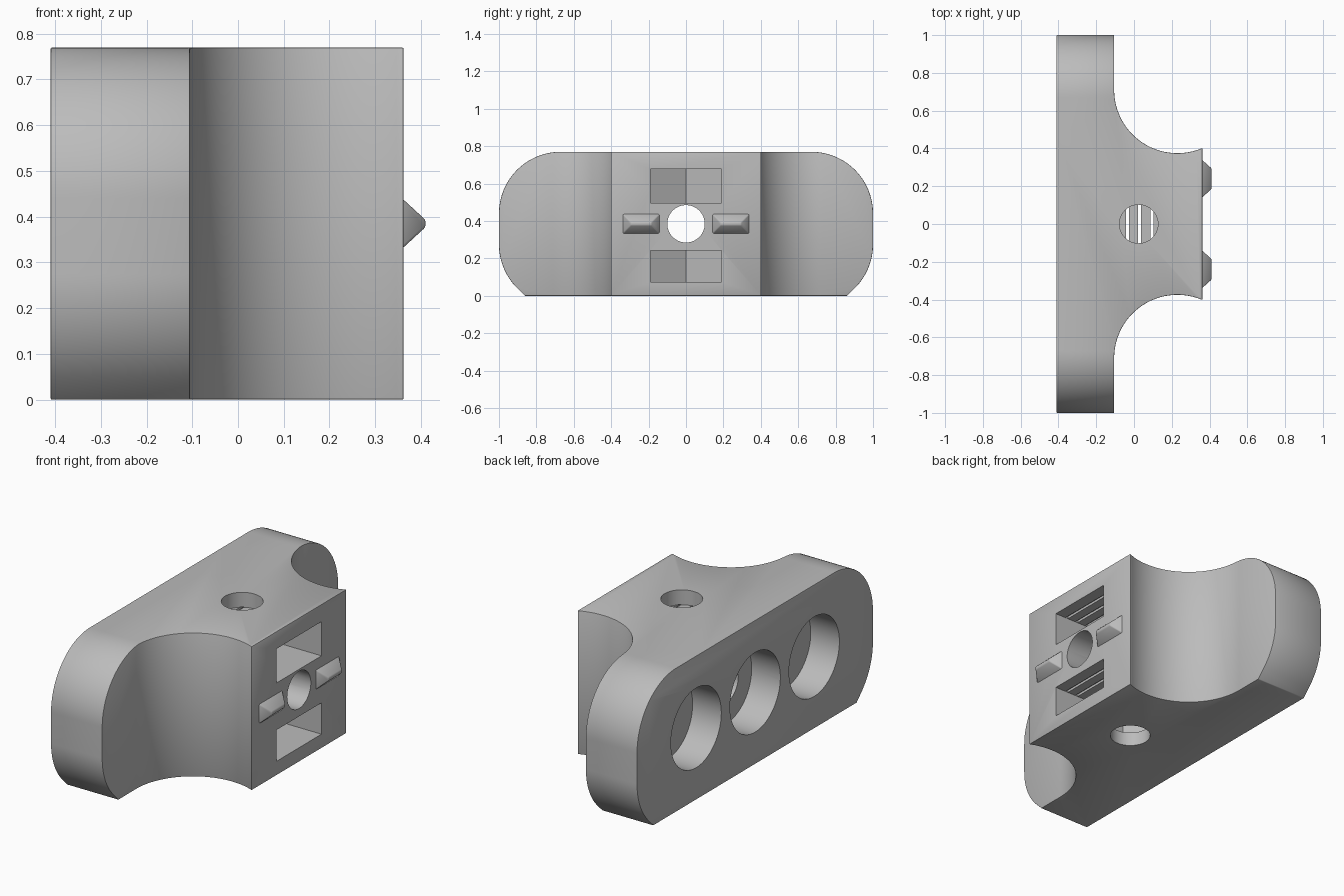
import bpy, bmesh
from math import sin, cos, pi, radians, sqrt, asin
from mathutils import Vector

cube = bpy.data.objects.get("Cube")
if cube:
    bpy.data.objects.remove(cube, do_unlink=True)

grey = bpy.data.materials.new("plain grey")
grey.use_nodes = True
colour = (0.5, 0.5, 0.5, 1)
grey.diffuse_color = colour
grey.node_tree.nodes["Principled BSDF"].inputs["Base Color"].default_value = colour

HEIGHT, BACK, FACE, FLANGE = 0.77, -0.41, 0.362, -0.105
MID = HEIGHT / 2
BOLT_X = 0.025


def make(name, bm):
    bmesh.ops.recalc_face_normals(bm, faces=bm.faces)
    mesh = bpy.data.meshes.new(name)
    bm.to_mesh(mesh)
    bm.free()
    mesh.materials.append(grey)
    obj = bpy.data.objects.new(name, mesh)
    bpy.context.collection.objects.link(obj)
    return obj


def prism(name, points, offset):
    """Extrude a closed outline by an offset vector."""
    bm = bmesh.new()
    face = bm.faces.new([bm.verts.new(p) for p in points])
    new = bmesh.ops.extrude_face_region(bm, geom=[face])["geom"]
    verts = [v for v in new if isinstance(v, bmesh.types.BMVert)]
    bmesh.ops.translate(bm, verts=verts, vec=offset)
    return make(name, bm)


def arc(cx, cy, r, start, end, n):
    angles = [start + (end - start) * i / n for i in range(n + 1)]
    return [(cx + r * cos(a), cy + r * sin(a)) for a in angles]


def box(name, x, y, z):
    return prism(name, [(x[0], y[0], z[0]), (x[1], y[0], z[0]),
                        (x[1], y[1], z[0]), (x[0], y[1], z[0])],
                 (0, 0, z[1] - z[0]))


def rod_x(name, y, r, x0, x1):
    ring = arc(y, MID, r, 0, 2 * pi, 64)[:-1]
    return prism(name, [(x0, a, b) for a, b in ring], (x1 - x0, 0, 0))


def rod_z(name, r, z0, z1):
    ring = arc(BOLT_X, 0, r, 0, 2 * pi, 64)[:-1]
    return prism(name, [(a, b, z0) for a, b in ring], (0, 0, z1 - z0))


def apply(obj, kind, **settings):
    bpy.context.view_layer.objects.active = obj
    mod = obj.modifiers.new(kind.title(), kind)
    for key, value in settings.items():
        setattr(mod, key, value)
    bpy.ops.object.modifier_apply(modifier=mod.name)


def combine(obj, other, operation):
    apply(obj, "BOOLEAN", object=other, operation=operation, solver="EXACT")
    bpy.data.objects.remove(other, do_unlink=True)


def mirrored(half):
    return half + [(a, -b) for a, b in reversed(half)]


# Plan outline: flange with a round scoop on each side of the neck
scoop_x, scoop_y, scoop_r = 0.23, 0.71, 0.335
end = asin((FACE - scoop_x) / scoop_r) - pi / 2
half = [(BACK, 1.1), (FLANGE, 1.1)] + arc(scoop_x, scoop_y, scoop_r, -pi, end, 40)
body = prism("body", [(x, y, 0) for x, y in mirrored(half)], (0, 0, HEIGHT))

# End outline: rounded top corners, lower corners ending in a 45 degree slope
r = 0.33
lower = arc(1 - r, 0.275, r, radians(-45), 0, 16)
upper = arc(1 - r, HEIGHT - r, r, 0, pi / 2, 32)
slope_y, slope_z = lower[0]
side = [(z, y) for y, z in [(slope_y - slope_z, 0)] + lower + upper]
blank = prism("end_outline", [(-0.6, y, z) for z, y in mirrored(side)], (1.2, 0, 0))
combine(body, blank, "INTERSECT")
apply(body, "BEVEL", width=0.005, segments=2, limit_method="ANGLE",
      angle_limit=radians(35))

# Blind round sockets in the back, and the bore through the middle
for y in (-0.5, 0, 0.5):
    combine(body, rod_x("socket", y, 0.2135, BACK - 0.1, BACK + 0.17), "DIFFERENCE")
combine(body, rod_x("bore", 0, 0.1, -0.6, 0.6), "DIFFERENCE")

# Nut slots with a pointed inner end and slits across the ceiling
nut, skin = 0.19, 0.012
for low, high in ((0.075, 0.255), (0.495, 0.69)):
    outline = [(0.6, nut), (BOLT_X - nut / sqrt(3), nut),
               (BOLT_X - 2 * nut / sqrt(3), 0),
               (BOLT_X - nut / sqrt(3), -nut), (0.6, -nut)]
    slot = prism("nut_slot", [(x, y, low) for x, y in outline],
                 (0, 0, high - skin - low))
    combine(body, slot, "DIFFERENCE")
    for i in range(-1, 5):
        x = 0.03 + 0.065 * i
        slit = box("slit", (x - 0.008, x + 0.008), (-nut + 0.002, nut - 0.002),
                   (high - 2 * skin, high + 0.001))
        combine(body, slit, "DIFFERENCE")

# Upright bolt hole, interrupted by the slotted ceilings
for z0, z1 in ((-0.1, 0.1), (0.255, 0.52), (0.69, 0.9)):
    combine(body, rod_z("bolt_hole", 0.102, z0, z1), "DIFFERENCE")

# Two tapered locating nubs on the face
for name, y in (("nub_left", 0.24), ("nub_right", -0.24)):
    bm = bmesh.new()
    bmesh.ops.create_cube(bm, size=1)
    for v in bm.verts:
        tip = v.co.x > 0
        wide, tall = (0.11, 0.016) if tip else (0.2, 0.108)
        v.co = Vector((0.41 if tip else FACE - 0.002,
                       y + v.co.y * wide, MID + v.co.z * tall))
    nub = make(name, bm)
    apply(nub, "BEVEL", width=0.005, segments=2, limit_method="ANGLE")

# Smooth the curves, keep the edges sharp
for obj in [o for o in bpy.context.scene.objects if o.type == "MESH"]:
    bpy.ops.object.select_all(action="DESELECT")
    obj.select_set(True)
    bpy.context.view_layer.objects.active = obj
    bpy.ops.object.shade_smooth_by_angle(angle=radians(30))
